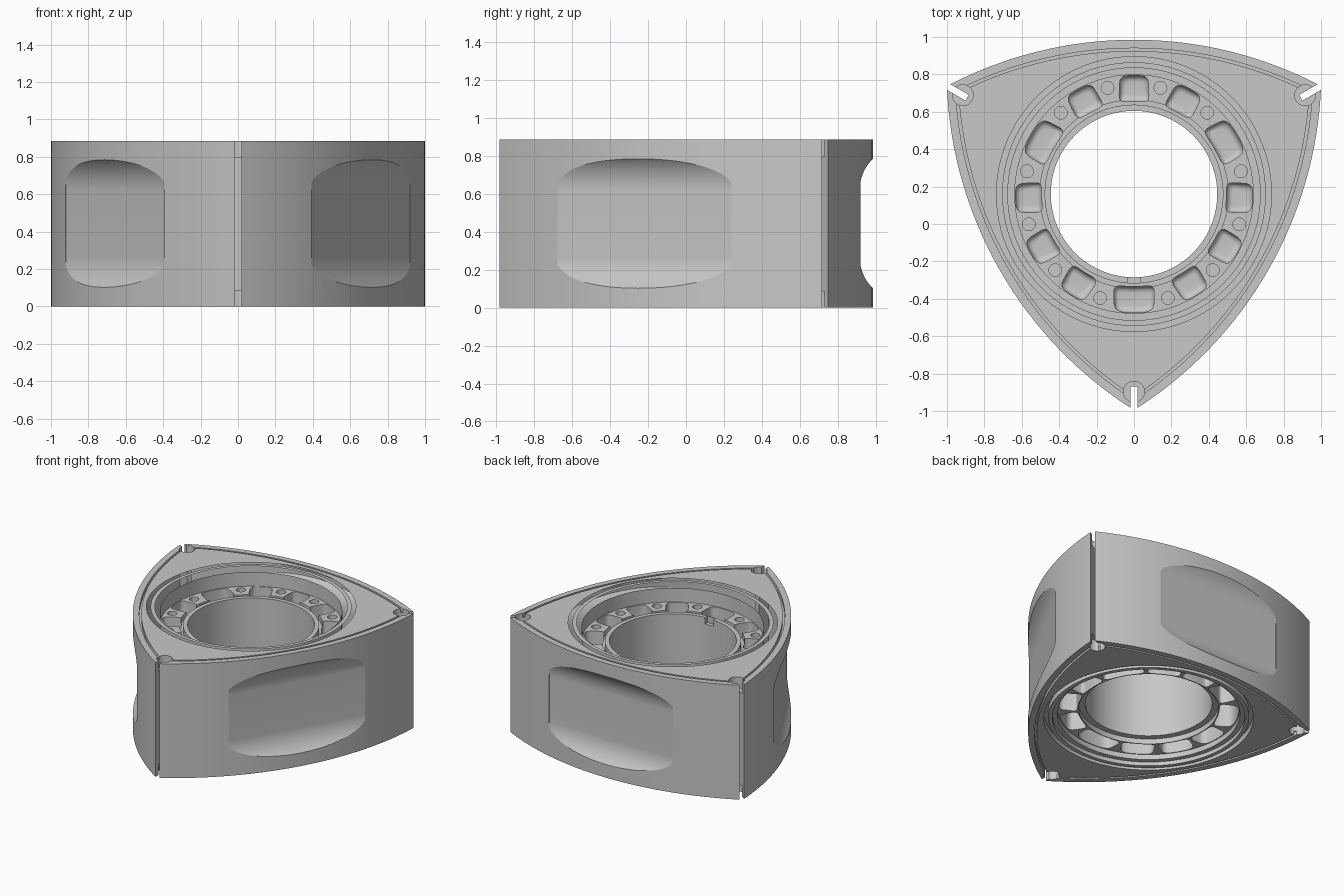
import bpy, bmesh
from math import pi, sin, cos, radians, asin, copysign

if "Cube" in bpy.data.objects:
    bpy.data.objects.remove(bpy.data.objects["Cube"])

H = 0.885            # rotor thickness
TIP = 1.155          # centre to apex
FLANK = 0.825        # centre to middle of a flank
CHORD = TIP * sin(pi / 3)
SAG = FLANK - TIP / 2
R = (CHORD ** 2 + SAG ** 2) / (2 * SAG)   # flank radius
ARC_Y = FLANK - R                         # flank arc centre
BORE, HUB, RECESS = 0.445, 0.478, 0.64
WEB_TOP, WEB_LOW, HUB_LOW = H - 0.14, 0.07, 0.11
CENTRE_Y = 0.16
THIRDS = [0, 2 * pi / 3, 4 * pi / 3]


def turn(points, a):
    return [(x * cos(a) - y * sin(a), x * sin(a) + y * cos(a)) for x, y in points]


def arc(r, a0, a1, n, cy=0.0):
    return [(r * cos(a0 + (a1 - a0) * i / n), cy + r * sin(a0 + (a1 - a0) * i / n))
            for i in range(n + 1)]


def circle(r, n=96, cx=0.0, cy=0.0):
    return [(cx + r * cos(2 * pi * i / n), cy + r * sin(2 * pi * i / n)) for i in range(n)]


def sector(r0, r1, mid, half, n=8, cy=0.0):
    return arc(r1, mid - half, mid + half, n, cy) + arc(r0, mid + half, mid - half, n, cy)


def scoop(r0, r1, mid, half, inset, n=48):
    """Round-cornered patch of a ring, flaring slightly toward the centre."""
    pts = []
    for i in range(n):
        t = 2 * pi * i / n
        u, v = [copysign(abs(c) ** 0.4, c) for c in (cos(t), sin(t))]
        r = (r0 + r1) / 2 + u * ((r1 - r0) / 2 - inset)
        a = mid + v * (half * (1 - 0.15 * u) - inset / r1)
        pts.append((r * cos(a), r * sin(a)))
    return pts


def finish(name, bm):
    mesh = bpy.data.meshes.new(name)
    bm.to_mesh(mesh)
    bm.free()
    obj = bpy.data.objects.new(name, mesh)
    bpy.context.collection.objects.link(obj)
    return obj


def bridge(bm, low, high):
    """Skin two matching loops with outward faces."""
    for i in range(len(low)):
        j = (i + 1) % len(low)
        bm.faces.new((low[i], low[j], high[j], high[i]))


def lofts(name, stacks):
    """Skin each stack of anticlockwise (outline, z) levels, lowest first."""
    bm = bmesh.new()
    for stack in stacks:
        loops = [[bm.verts.new((x, y, z)) for x, y in pts] for pts, z in stack]
        bm.faces.new(loops[0][::-1])
        bm.faces.new(loops[-1])
        for low, high in zip(loops, loops[1:]):
            bridge(bm, low, high)
    return finish(name, bm)


def prisms(name, shapes):
    return lofts(name, [[(pts, z0), (pts, z1)] for pts, z0, z1 in shapes])


def bowl(r0, r1, mid, half, mouth, floor, fillet=0.035, steps=7):
    """Pocket with a rounded floor, opening up or down."""
    up = 1 if mouth > floor else -1
    stack = []
    for i in range(steps + 1):
        t = pi / 2 * i / steps
        stack.append((scoop(r0, r1, mid, half, fillet * (1 - sin(t))),
                      floor + up * fillet * (1 - cos(t))))
    stack.append((scoop(r0, r1, mid, half, 0), mouth))
    return stack[::up]


def rings(name, bands):
    """Rectangular-section rings, each given as (r0, r1, z0, z1)."""
    bm = bmesh.new()
    for r0, r1, z0, z1 in bands:
        loops = [[bm.verts.new((x, y, z)) for x, y in circle(r)]
                 for r, z in ((r0, z0), (r1, z0), (r1, z1), (r0, z1))]
        for k in range(4):
            bridge(bm, loops[k], loops[(k + 1) % 4])
    return finish(name, bm)


def cut(target, cutter):
    cutter.hide_render = True
    mod = target.modifiers.new("cut", 'BOOLEAN')
    mod.operation, mod.solver, mod.object = 'DIFFERENCE', 'EXACT', cutter
    bpy.context.view_layer.objects.active = target
    bpy.ops.object.modifier_apply(modifier=mod.name)
    bpy.data.objects.remove(cutter)


# Three-sided body with bowed flanks
half = asin(CHORD / R)
flank = arc(R, pi / 2 - half, pi / 2 + half, 32, ARC_Y)[:-1]
outline = [p for a in THIRDS for p in turn(flank, a)]
rotor = prisms("rotor_body", [(outline, 0, H)])

# Centre bore, recesses on both ends and the set-back lower hub
cut(rotor, prisms("bore", [(circle(BORE), -0.1, H + 0.1)]))
cut(rotor, prisms("recesses", [(circle(RECESS), WEB_TOP, H + 0.1),
                               (circle(RECESS), -0.1, WEB_LOW)]))
cut(rotor, prisms("hub_setback", [(circle(HUB + 0.012), -0.1, HUB_LOW)]))

# Ring seal grooves, rim steps and the shallow channel round the upper hub
bands = [(HUB, 0.503, WEB_TOP - 0.04, WEB_TOP + 0.04)]
for r0, r1, d in ((0.705, 0.735, 0.045), (0.62, 0.675, 0.03)):
    bands += [(r0, r1, H - d, H + 0.1), (r0, r1, -0.1, d)]
cut(rotor, rings("ring_grooves", bands))

# Scooped pockets round the web, wider where the boss groups meet
upper, lower = [], []
for a in THIRDS:
    for deg, wide, low in ((30, 11, 15.5), (62, 8, 12), (90, 8, 12), (118, 8, 12)):
        mid = a + radians(deg)
        upper.append(bowl(0.495, 0.634, mid, radians(wide), WEB_TOP + 0.06, WEB_TOP - 0.24))
        lower.append(bowl(0.497, 0.634, mid, radians(low), WEB_LOW - 0.05, WEB_LOW + 0.28))
cut(rotor, lofts("upper_pockets", upper))
cut(rotor, lofts("lower_pockets", lower))

# Boss holes
holes = []
for a in THIRDS:
    for deg in (48, 76, 104, 132):
        t = a + radians(deg)
        holes.append((circle(0.034, 24, 0.585 * cos(t), 0.585 * sin(t)),
                      WEB_TOP - 0.08, WEB_TOP + 0.05))
cut(rotor, prisms("boss_holes", holes))

# Locating notch in the hub rim
notch = [(-0.035, -0.475), (0.035, -0.475), (0.035, -0.42), (-0.035, -0.42)]
cut(rotor, prisms("hub_notch", [(notch, WEB_TOP - 0.05, WEB_TOP + 0.05)]))

# Side seal grooves following each flank
strip = sector(R - 0.06, R - 0.045, pi / 2, half - radians(1.3), 32, ARC_Y)
grooves = []
for a in THIRDS:
    grooves += [(turn(strip, a), H - 0.03, H + 0.1), (turn(strip, a), -0.1, 0.03)]
cut(rotor, prisms("side_seal_grooves", grooves))

# Round corner seats and full-height apex slots
seat = circle(0.056, 32, 0, -1.057)
slot = [(-0.0175, -1.3), (0.0175, -1.3), (0.0175, -1.03), (-0.0175, -1.03)]
seats = []
for a in THIRDS:
    seats += [(turn(seat, a), H - 0.085, H + 0.1), (turn(seat, a), -0.1, 0.085)]
cut(rotor, prisms("corner_seats", seats))
cut(rotor, prisms("apex_slots", [(turn(slot, a), -0.1, H + 0.1) for a in THIRDS]))

# Combustion pockets: flat floor curving out to the flank above and below
FLOOR, MID, REACH, FLAT, RAD = 0.755, 0.443, 0.53, 0.176, 0.23
side = [(FLOOR + RAD * (1 - cos(t)), FLAT + RAD * sin(t))
        for t in [pi / 2 * i / 24 for i in range(25)]]
profile = [(y, MID + z) for y, z in side] + [(y, MID - z) for y, z in reversed(side)]
bm = bmesh.new()
for a in THIRDS:
    ends = []
    for x in (-REACH, REACH):
        pts = [(*turn([(x, y)], a)[0], z) for y, z in profile]
        ends.append([bm.verts.new(p) for p in pts])
    bridge(bm, ends[1], ends[0])
    bm.faces.new(ends[0])
    bm.faces.new(ends[1][::-1])
if bm.calc_volume(signed=True) < 0:
    bmesh.ops.reverse_faces(bm, faces=bm.faces)
cut(rotor, finish("combustion_pockets", bm))

# Bare metal finish
metal = bpy.data.materials.new("grey_metal")
metal.use_nodes = True
colour = (0.58, 0.58, 0.58, 1)
metal.diffuse_color = colour
metal.node_tree.nodes["Principled BSDF"].inputs["Base Color"].default_value = colour
rotor.data.materials.clear()
rotor.data.materials.append(metal)

rotor.location.y = CENTRE_Y
bpy.ops.object.select_all(action='DESELECT')
rotor.select_set(True)
bpy.context.view_layer.objects.active = rotor
bpy.ops.object.shade_smooth_by_angle(angle=radians(16))
